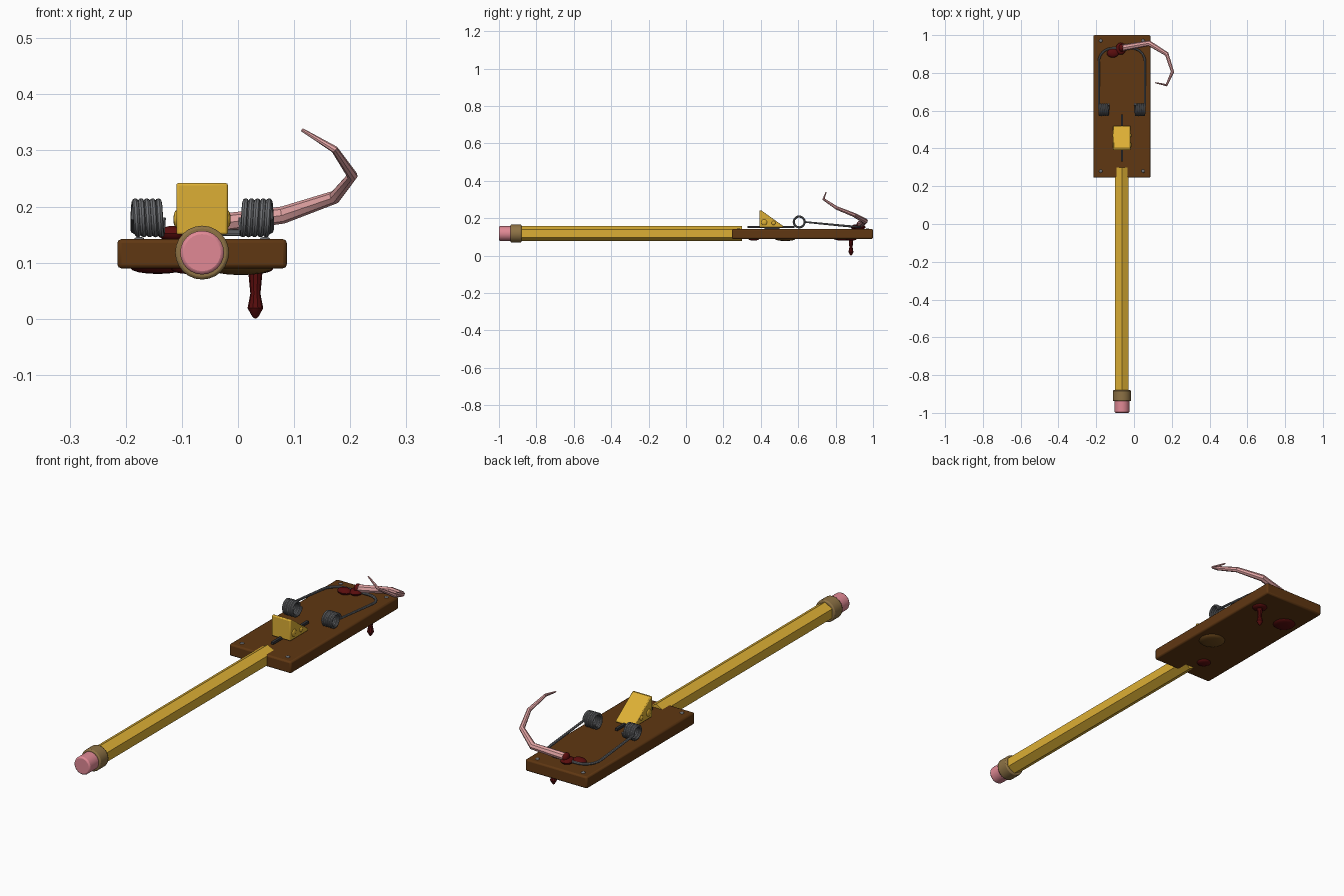
import bpy, bmesh
from math import pi, cos, sin, radians
from mathutils import Matrix, Vector

if "Cube" in bpy.data.objects:
    bpy.data.objects.remove(bpy.data.objects["Cube"], do_unlink=True)

CX = -0.064          # centre line of the board and handle
HANDLE_Z = 0.118


def material(name, rgb):
    m = bpy.data.materials.new(name)
    m.use_nodes = True
    m.diffuse_color = (*rgb, 1)
    m.node_tree.nodes["Principled BSDF"].inputs["Base Color"].default_value = (*rgb, 1)
    return m


WOOD = material("brown wood", (0.115, 0.038, 0.006))
YELLOW = material("yellow", (0.72, 0.43, 0.035))
BRASS = material("dull brass", (0.27, 0.17, 0.06))
RUBBER = material("pink rubber", (0.75, 0.25, 0.3))
SKIN = material("pale pink", (0.76, 0.37, 0.37))
STEEL = material("grey steel", (0.15, 0.155, 0.165))
IRON = material("dark iron", (0.035, 0.035, 0.04))
RED = material("dark red", (0.1, 0.004, 0.004))
STAIN = material("brown stain", (0.16, 0.07, 0.012))


def finish(obj, name, mat, bevel=0, segments=2, smooth=True):
    obj.name = name
    obj.data.materials.clear()
    obj.data.materials.append(mat)
    bpy.ops.object.select_all(action="DESELECT")
    obj.select_set(True)
    bpy.context.view_layer.objects.active = obj
    if bevel:
        mod = obj.modifiers.new("Bevel", "BEVEL")
        mod.width, mod.segments = bevel, segments
        mod.limit_method, mod.angle_limit = "ANGLE", radians(40)
    if smooth:
        bpy.ops.object.shade_smooth_by_angle(angle=radians(35))
    return obj


def box(name, mat, lo, hi, bevel=0):
    lo, hi = Vector(lo), Vector(hi)
    bpy.ops.mesh.primitive_cube_add(size=1, location=(lo + hi) / 2)
    obj = bpy.context.object
    obj.data.transform(Matrix.Diagonal((*(hi - lo), 1)))
    return finish(obj, name, mat, bevel)


def rod(name, mat, radius, y0, y1, sides=24, bevel=0):
    """Cylinder along y on the handle axis, with a corner pointing up."""
    bpy.ops.mesh.primitive_cylinder_add(vertices=sides, radius=radius, depth=y1 - y0,
                                        location=(CX, (y0 + y1) / 2, HANDLE_Z))
    obj = bpy.context.object
    obj.data.transform(Matrix.Rotation(pi / 2, 4, "X"))
    return finish(obj, name, mat, bevel)


def blob(name, mat, centre, size):
    bpy.ops.mesh.primitive_uv_sphere_add(segments=16, ring_count=8, location=centre)
    obj = bpy.context.object
    obj.data.transform(Matrix.Diagonal((*size, 1)))
    return finish(obj, name, mat)


def tube(name, mat, points, radius, taper=None, resolution=2):
    curve = bpy.data.curves.new(name, "CURVE")
    curve.dimensions = "3D"
    curve.bevel_depth, curve.bevel_resolution = radius, resolution
    curve.use_fill_caps = True
    spline = curve.splines.new("POLY")
    spline.points.add(len(points) - 1)
    for i, p in enumerate(points):
        spline.points[i].co = (*p, 1)
        spline.points[i].radius = taper[i] if taper else 1
    obj = bpy.data.objects.new(name, curve)
    bpy.context.collection.objects.link(obj)
    bpy.ops.object.select_all(action="DESELECT")
    obj.select_set(True)
    bpy.context.view_layer.objects.active = obj
    bpy.ops.object.convert(target="MESH")
    return finish(bpy.context.object, name, mat)


def from_bmesh(name, mat, bm, bevel=0):
    bmesh.ops.recalc_face_normals(bm, faces=bm.faces)
    mesh = bpy.data.meshes.new(name)
    bm.to_mesh(mesh)
    bm.free()
    obj = bpy.data.objects.new(name, mesh)
    bpy.context.collection.objects.link(obj)
    return finish(obj, name, mat, bevel)


# Board with a nail in each corner
box("board", WOOD, (-0.215, 0.245, 0.09), (0.087, 1.0, 0.142), 0.007)
for sx in (-1, 1):
    for y in (0.28, 0.97):
        blob("corner_nail", STEEL, (CX + sx * 0.112, y, 0.142), (0.009, 0.009, 0.004))

# Pencil handle, metal band and eraser
rod("pencil_shaft", YELLOW, 0.041, -0.9, 0.3, sides=6)
rod("pencil_band", BRASS, 0.048, -0.938, -0.88, bevel=0.005)
rod("eraser", RUBBER, 0.039, -1.0, -0.9, bevel=0.006)

# Bait plate and wedge of cheese
box("bait_bar", IRON, (CX - 0.006, 0.33, 0.148), (CX + 0.006, 0.58, 0.158))
box("bait_bar_mount", IRON, (CX - 0.005, 0.42, 0.14), (CX + 0.005, 0.5, 0.15))
bm = bmesh.new()
profile = [(0.392, 0.15), (0.52, 0.15), (0.52, 0.158), (0.402, 0.242), (0.392, 0.242)]
face = bm.faces.new([bm.verts.new((CX - 0.046, y, z)) for y, z in profile])
side = bmesh.ops.extrude_face_region(bm, geom=[face])["geom"]
bmesh.ops.translate(bm, vec=(0.092, 0, 0),
                    verts=[v for v in side if isinstance(v, bmesh.types.BMVert)])
from_bmesh("cheese", YELLOW, bm, bevel=0.004)
for sx in (-1, 1):
    for y, z, r in ((0.418, 0.178, 0.016), (0.468, 0.174, 0.011)):
        blob("cheese_hole", YELLOW, (CX + sx * 0.045, y, z), (0.006, r, r))

# Steel bar: coil, arm and rounded corner, mirrored into one continuous wire
TURNS, STEPS, COIL_R = 5, 20, 0.029
half = []
for i in range(TURNS * STEPS + 1):
    t = i / (TURNS * STEPS)
    a = 2 * pi * TURNS * t
    half.append((0.07 + 0.052 * t, 0.605 + COIL_R * cos(a), 0.18 - COIL_R * sin(a)))
for i in range(9):
    a = pi / 2 * i / 8
    half.append((0.052 + 0.07 * cos(a), 0.86 + 0.07 * sin(a), 0.158 - 0.005 * sin(a)))
left = [(CX - x, y, z) for x, y, z in half]
right = [(CX + x, y, z) for x, y, z in reversed(half)]
tube("spring_bar", STEEL, left + right, 0.0058)

# Severed tail, thinning to the tip
tail = [(-0.065, 0.932, 0.166), (0.08, 0.957, 0.185), (0.173, 0.9, 0.217),
        (0.204, 0.805, 0.255), (0.172, 0.735, 0.302), (0.114, 0.748, 0.337)]
tube("tail", SKIN, tail, 0.018, taper=[0.95, 0.85, 0.65, 0.52, 0.36, 0.17])

# Splashes on top
for x, y, rx, ry in ((-0.112, 0.905, 0.032, 0.024), (-0.07, 0.928, 0.028, 0.032)):
    blob("splash", RED, (x, y, 0.152), (rx, ry, 0.014))
blob("tail_stump", RED, (-0.066, 0.932, 0.166), (0.014, 0.02, 0.02))

# Stains underneath
blob("underside_stain", STAIN, (0.005, 0.53, 0.09), (0.056, 0.056, 0.012))
for x, y, r in ((-0.143, 0.838, 0.048), (-0.09, 0.362, 0.03), (0.031, 0.882, 0.032)):
    blob("underside_splash", RED, (x, y, 0.09), (r, r, 0.01))

# Hanging drip, turned from a profile
bm = bmesh.new()
drip = [(0, 0.092), (0.013, 0.088), (0.011, 0.065), (0.009, 0.045),
        (0.014, 0.019), (0.005, 0.003), (0, 0)]
verts = [bm.verts.new((r, 0, z)) for r, z in drip]
edges = [bm.edges.new(pair) for pair in zip(verts, verts[1:])]
bmesh.ops.spin(bm, geom=verts + edges, cent=(0, 0, 0), axis=(0, 0, 1),
               angle=2 * pi, steps=10)
bmesh.ops.remove_doubles(bm, verts=bm.verts, dist=0.0002)
bmesh.ops.translate(bm, verts=bm.verts, vec=(0.031, 0.882, 0))
from_bmesh("drip", RED, bm)
